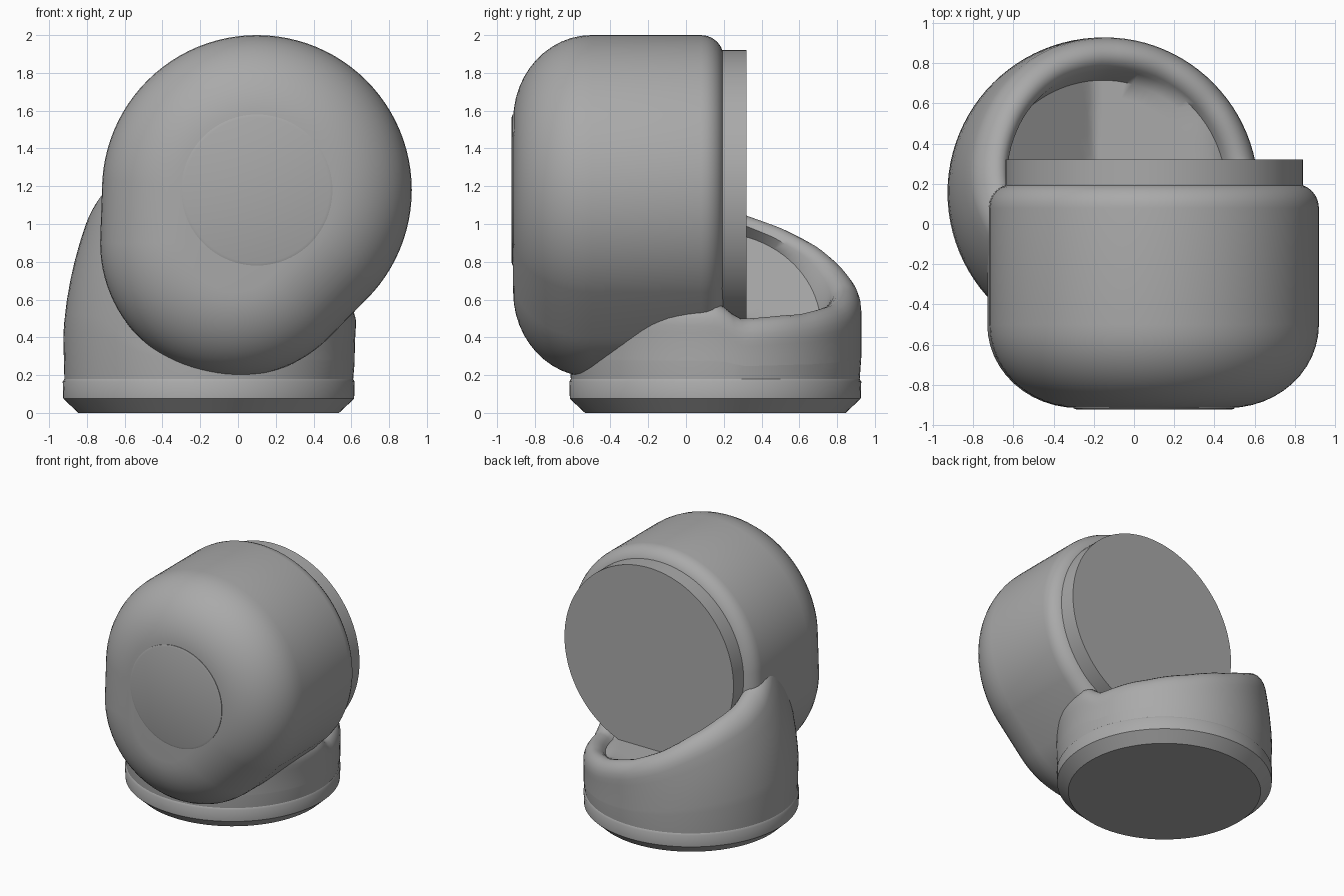
import bpy, bmesh, math
from mathutils import Vector

if "Cube" in bpy.data.objects:
    bpy.data.objects.remove(bpy.data.objects["Cube"])

grey = bpy.data.materials.new("plain_grey")
grey.use_nodes = True
colour = (0.4, 0.4, 0.4, 1)
grey.diffuse_color = colour
grey.node_tree.nodes["Principled BSDF"].inputs["Base Color"].default_value = colour

N = 96


def loft(name, rings, sharp=35):
    """Skin closed rings of equal length and cap both ends."""
    bm = bmesh.new()
    loops = [[bm.verts.new(p) for p in ring] for ring in rings]
    for a, b in zip(loops, loops[1:]):
        for i in range(len(a)):
            j = (i + 1) % len(a)
            bm.faces.new((a[i], a[j], b[j], b[i]))
    bm.faces.new(loops[0])
    bm.faces.new(loops[-1])
    bmesh.ops.recalc_face_normals(bm, faces=bm.faces)
    mesh = bpy.data.meshes.new(name)
    bm.to_mesh(mesh)
    bm.free()
    mesh.materials.append(grey)
    obj = bpy.data.objects.new(name, mesh)
    bpy.context.collection.objects.link(obj)
    bpy.ops.object.select_all(action="DESELECT")
    obj.select_set(True)
    bpy.context.view_layer.objects.active = obj
    bpy.ops.object.shade_smooth_by_angle(angle=math.radians(sharp))
    return obj


def angles():
    return [math.tau * i / N for i in range(N)]


def upright_ring(r, z):
    return [(-0.155 + r * math.cos(t), 0.155 + r * math.sin(t), z) for t in angles()]


def facing_ring(r, y):
    return [(0.1 + r * math.cos(t), y, 1.18 + r * math.sin(t)) for t in angles()]


# Head: outline wrapped round two circles, shrunk towards each end
def head_ring(inset, y):
    ring = []
    for t in angles():
        n = Vector((math.cos(t), math.sin(t)))
        circles = [(Vector((0.1, 1.18)), 0.82), (Vector((-0.02, 0.9)), 0.71)]
        c, r = max(circles, key=lambda k: k[0].dot(n) + k[1])
        p = c + n * (r - inset)
        ring.append((p.x, y, p.y))
    return ring


head = []
for i in range(7):
    a = math.pi / 2 * i / 6
    head.append(head_ring(0.12 * (1 - math.sin(a)), 0.2 - 0.12 * (1 - math.cos(a))))
for i in range(13):
    a = math.pi / 2 * i / 12
    head.append(head_ring(0.45 * (1 - math.cos(a)), -0.5 - 0.415 * math.sin(a)))
loft("head", head)

# Back plate and shallow front disc
loft("back_plate", [facing_ring(0.74, 0.15), facing_ring(0.74, 0.32)])
loft("front_disc", [facing_ring(0.4, -0.91), facing_ring(0.4, -0.918), facing_ring(0.385, -0.923)])

# Foot with chamfered lower edge
loft("foot", [upright_ring(0.69, 0), upright_ring(0.77, 0.075),
              upright_ring(0.773, 0.165), upright_ring(0.764, 0.18)])

# Shroud: leaning wall with a rolled rim that climbs towards one side
RIM = [(0, 0.58), (12, 0.5), (40, 0.52), (65, 0.57), (90, 0.66), (110, 0.76), (130, 0.88),
       (150, 0.98), (165, 1.04), (180, 1.12), (195, 1.25), (215, 1.2), (250, 0.7), (300, 0.6), (360, 0.58)]


def rim_height(deg):
    for (a, h), (b, k) in zip(RIM, RIM[1:]):
        if deg <= b:
            f = (deg - a) / (b - a)
            return h + (k - h) * f * f * (3 - 2 * f) if a < 40 or a > 180 else h + (k - h) * f
    return RIM[-1][1]


def shroud_ring(r, level, drop=0):
    """Level runs from the foot (0) to the rim (1)."""
    ring = []
    for t in angles():
        top = rim_height(math.degrees(t)) - drop
        z = 0.17 + (top - 0.17) * level
        lean = 0.25 * max(0, z - 0.3) ** 2
        ring.append((-0.155 + r * math.cos(t) + lean, 0.155 + r * math.sin(t), z))
    return ring


def floor_ring(r):
    ring = []
    for t in angles():
        x = -0.155 + r * math.cos(t)
        z = 0.49 + max(0, -0.2 - x) * 0.9
        ring.append((x, 0.155 + r * math.sin(t), min(z, rim_height(math.degrees(t)))))
    return ring


shroud = [shroud_ring(0.764, 0), shroud_ring(0.773, 0.25)]
shroud += [shroud_ring(0.773, k / 8, 0.12) for k in range(3, 9)]
for i in range(1, 9):
    a = math.pi * 0.8 * i / 8
    shroud.append(shroud_ring(0.683 + 0.09 * math.cos(a), 1, 0.12 * (1 - math.sin(a))))
shroud += [floor_ring(r) for r in (0.56, 0.48, 0.4, 0.3, 0.2, 0.1, 0.02)]
loft("shroud", shroud, 50)
